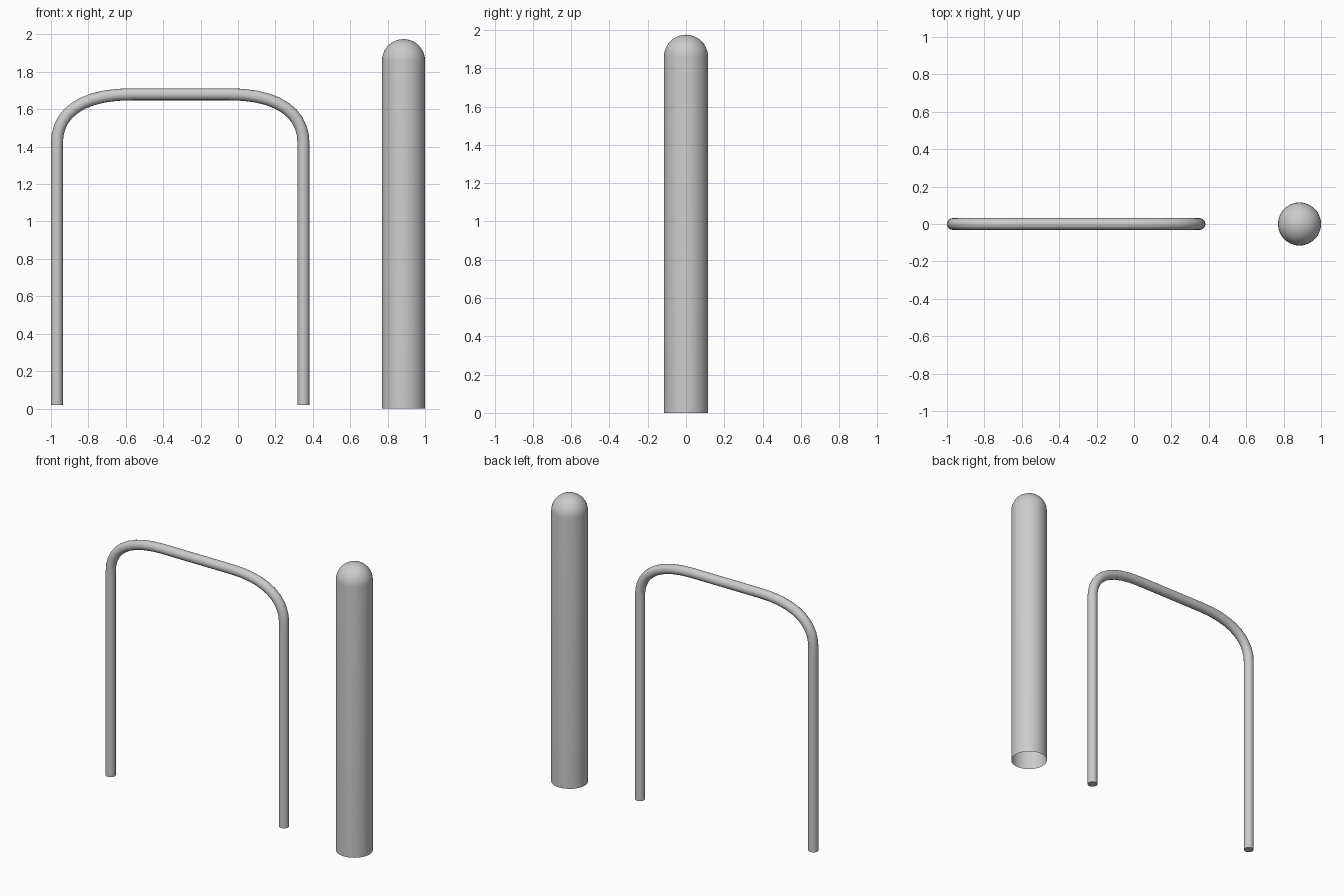
import bpy, bmesh, math
from mathutils import Vector

if "Cube" in bpy.data.objects:
    bpy.data.objects.remove(bpy.data.objects["Cube"])


def smooth(obj):
    bpy.ops.object.select_all(action='DESELECT')
    obj.select_set(True)
    bpy.context.view_layer.objects.active = obj
    bpy.ops.object.shade_smooth_by_angle(angle=math.radians(40))


# Hoop rail: one bent tube with two legs and rounded corners
RADIUS, MID = 0.032, -0.309
HALF, BASE, TOP = 0.659, 0.02, 1.68
BEND_Z, BEND_X = 1.42, 0.26      # where each bend begins and ends

path = [  # (x, z, handle in, handle out) relative to the hoop centre
    ((-HALF, BASE), (0, -0.1), (0, 0.1)),
    ((-HALF, BEND_Z), (0, -0.1), (0, 0.15)),
    ((-BEND_X, TOP), (-0.28, 0), (0.1, 0)),
]
path += [((-p[0], p[1]), (-o[0], o[1]), (-i[0], i[1])) for p, i, o in reversed(path)]

curve = bpy.data.curves.new("hoop_rail", 'CURVE')
curve.dimensions = '3D'
curve.bevel_depth = RADIUS
curve.bevel_resolution = 6
curve.resolution_u = 10
curve.use_fill_caps = True
spline = curve.splines.new('BEZIER')
spline.bezier_points.add(len(path) - 1)
for point, (co, h_in, h_out) in zip(spline.bezier_points, path):
    point.handle_left_type = point.handle_right_type = 'FREE'
    point.co = Vector((MID + co[0], 0, co[1]))
    point.handle_left = point.co + Vector((h_in[0], 0, h_in[1]))
    point.handle_right = point.co + Vector((h_out[0], 0, h_out[1]))
rail = bpy.data.objects.new("hoop_rail", curve)
bpy.context.collection.objects.link(rail)
bpy.context.view_layer.objects.active = rail
rail.select_set(True)
bpy.ops.object.convert(target='MESH')
smooth(bpy.context.view_layer.objects.active)

# Bollard: revolved profile with a domed top and an open base
R, HEIGHT, STEPS = 0.115, 1.975, 10
profile = [(R, 0)]
for k in range(STEPS + 1):
    a = math.pi / 2 * k / STEPS
    profile.append((R * math.cos(a), HEIGHT - R + R * math.sin(a)))
bm = bmesh.new()
verts = [bm.verts.new((x, 0, z)) for x, z in profile]
edges = [bm.edges.new(pair) for pair in zip(verts, verts[1:])]
bmesh.ops.spin(bm, geom=verts + edges, cent=(0, 0, 0), axis=(0, 0, 1),
               angle=math.tau, steps=40, use_merge=True)
bmesh.ops.remove_doubles(bm, verts=bm.verts, dist=1e-4)
bmesh.ops.recalc_face_normals(bm, faces=bm.faces)
mesh = bpy.data.meshes.new("bollard")
bm.to_mesh(mesh)
bm.free()
bollard = bpy.data.objects.new("bollard", mesh)
bollard.location.x = 1 - R
bpy.context.collection.objects.link(bollard)
smooth(bollard)
